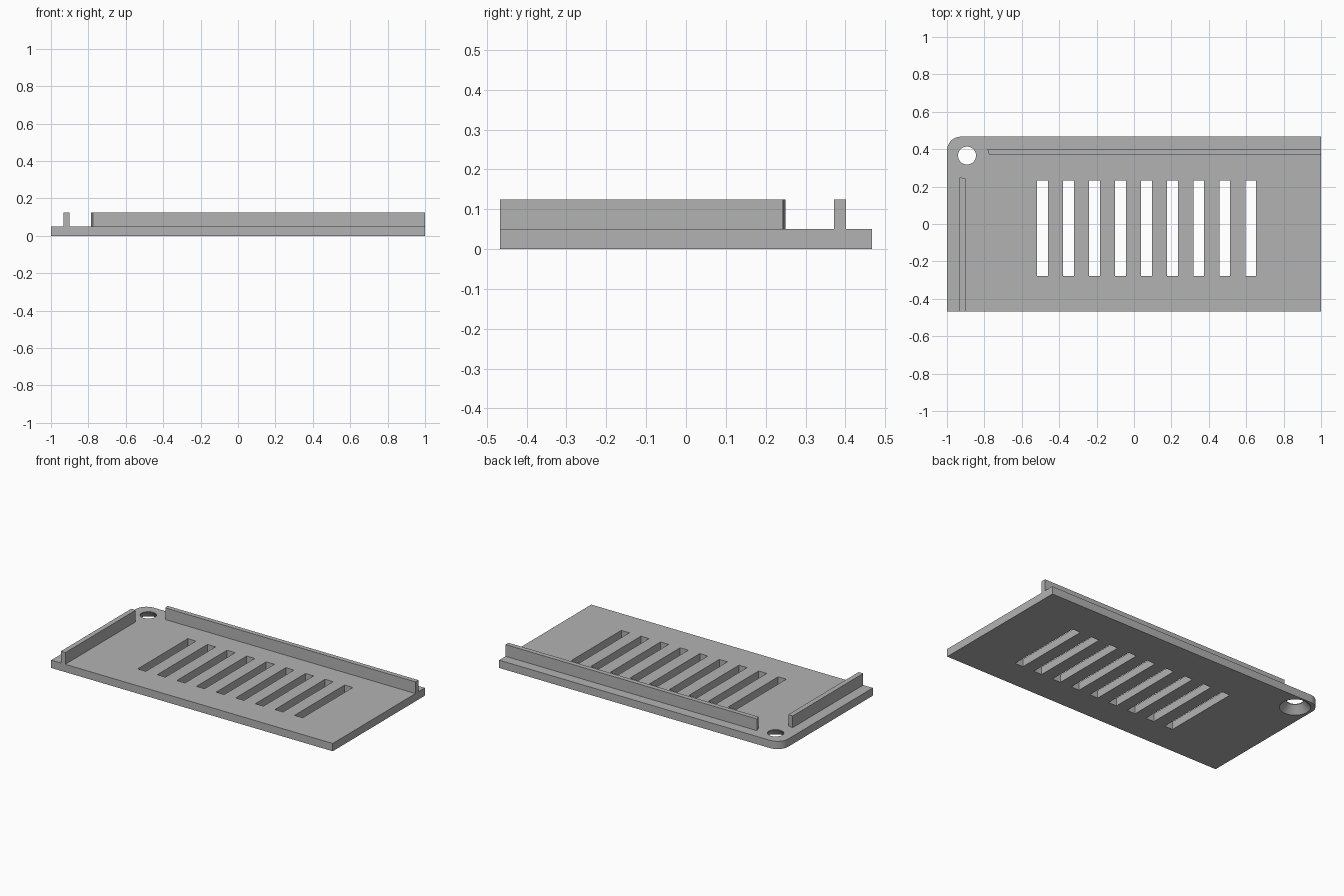
import bpy
import bmesh
import math

if "Cube" in bpy.data.objects:
    bpy.data.objects.remove(bpy.data.objects["Cube"], do_unlink=True)

HALF_X, HALF_Y = 1.0, 0.467
PLATE_Z, RAIL_Z = 0.05, 0.125

grey = bpy.data.materials.new("plain grey")
grey.use_nodes = True
grey.diffuse_color = (0.45, 0.45, 0.45, 1)
grey.node_tree.nodes["Principled BSDF"].inputs["Base Color"].default_value = grey.diffuse_color


def make_object(name, bm):
    bmesh.ops.recalc_face_normals(bm, faces=bm.faces)
    mesh = bpy.data.meshes.new(name)
    bm.to_mesh(mesh)
    bm.free()
    mesh.materials.append(grey)
    obj = bpy.data.objects.new(name, mesh)
    bpy.context.collection.objects.link(obj)
    return obj


def add_prism(bm, outline, low, high):
    """Extrude a flat outline upwards from low to high."""
    base = bm.faces.new([bm.verts.new((x, y, low)) for x, y in outline])
    top = bmesh.ops.extrude_face_region(bm, geom=[base], use_keep_orig=True)
    verts = [v for v in top["geom"] if isinstance(v, bmesh.types.BMVert)]
    bmesh.ops.translate(bm, vec=(0, 0, high - low), verts=verts)


def prism(name, outline, low, high):
    bm = bmesh.new()
    add_prism(bm, outline, low, high)
    return make_object(name, bm)


def cut(target, cutter):
    """Subtract the cutter, then discard it."""
    mod = target.modifiers.new("cut", "BOOLEAN")
    mod.operation = "DIFFERENCE"
    mod.solver = "EXACT"
    mod.object = cutter
    bpy.context.view_layer.objects.active = target
    bpy.ops.object.modifier_apply(modifier=mod.name)
    bpy.data.objects.remove(cutter, do_unlink=True)


# Base plate with one rounded corner
radius, steps = 0.075, 12
corner = []
for i in range(steps + 1):
    a = math.pi / 2 * (1 + i / steps)
    corner.append((-HALF_X + radius + radius * math.cos(a),
                   HALF_Y - radius + radius * math.sin(a)))
plate = prism("base_plate", [(-HALF_X, -HALF_Y), (HALF_X, -HALF_Y), (HALF_X, HALF_Y)] + corner,
              0, PLATE_Z)

# Row of ventilation slots
bm = bmesh.new()
for i in range(9):
    x = -0.49 + i * 0.1393
    l, r, f, b = x - 0.029, x + 0.029, -0.277, 0.232
    add_prism(bm, [(l, f), (r, f), (r, b), (l, b)], -0.1, 0.2)
cut(plate, make_object("slot_cutter", bm))

# Screw hole, countersunk from below
bm = bmesh.new()
hole, sink, lip, below = 0.048, 0.09, 0.045, 0.02
slope = (sink - hole) / lip
rings = []
for r, z in [(sink + slope * below, -below), (hole, lip), (hole, 0.2)]:
    ring = bmesh.ops.create_circle(bm, segments=48, radius=r)["verts"]
    bmesh.ops.translate(bm, vec=(-0.893, 0.366, z), verts=ring)
    rings.append(ring)
for lower, upper in zip(rings, rings[1:]):
    for i in range(48):
        j = (i + 1) % 48
        bm.faces.new([lower[i], lower[j], upper[j], upper[i]])
bm.faces.new(rings[0])
bm.faces.new(rings[-1])
cut(plate, make_object("screw_hole_cutter", bm))

# Upright rails with slightly slanted ends
prism("back_rail", [(-0.775, 0.372), (HALF_X, 0.372), (HALF_X, 0.402), (-0.785, 0.402)],
      PLATE_Z, RAIL_Z)
prism("right_rail", [(-0.932, -HALF_Y), (-0.9, -HALF_Y), (-0.9, 0.243), (-0.932, 0.25)],
      PLATE_Z, RAIL_Z)

# Smooth the rounded surfaces only
bpy.ops.object.select_all(action="DESELECT")
plate.select_set(True)
bpy.context.view_layer.objects.active = plate
bpy.ops.object.shade_smooth_by_angle(angle=math.radians(30))
